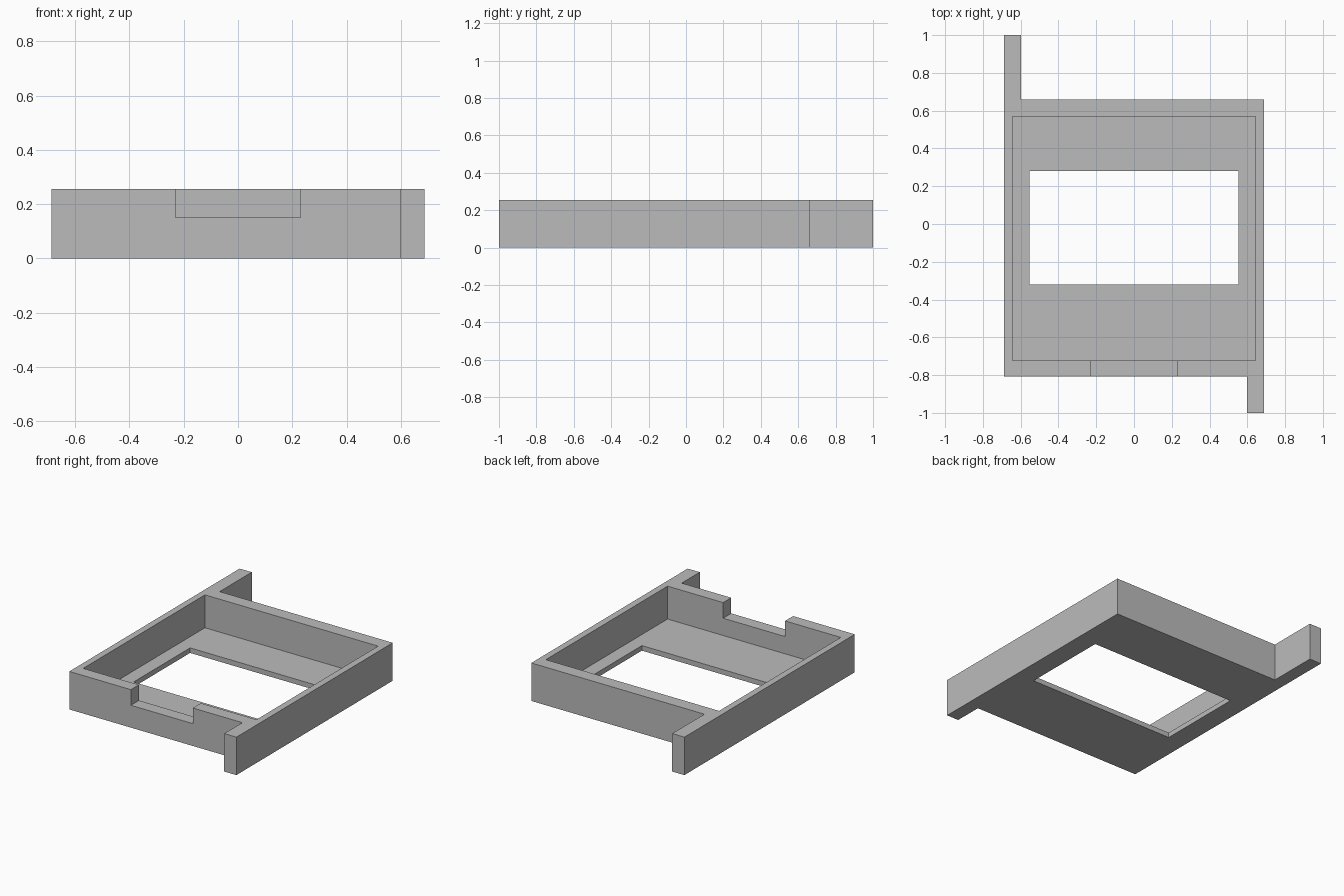
import bpy
import bmesh

default = bpy.data.objects.get("Cube")
if default:
    bpy.data.objects.remove(default, do_unlink=True)

HEIGHT = 0.255
FLOOR = 0.034
SIDE = 0.688      # half width
ARM = 0.598       # inner face of both arms
FRONT, BACK = -0.808, 0.659


def material(name, rgb):
    mat = bpy.data.materials.new(name)
    mat.use_nodes = True
    color = (*rgb, 1)
    mat.diffuse_color = color
    mat.node_tree.nodes["Principled BSDF"].inputs["Base Color"].default_value = color
    return mat


def prism(name, outline, z0, z1):
    """Extrude a closed xy outline from z0 to z1."""
    bm = bmesh.new()
    face = bm.faces.new([bm.verts.new((x, y, z0)) for x, y in outline])
    top = bmesh.ops.extrude_face_region(bm, geom=[face])["geom"]
    verts = [g for g in top if isinstance(g, bmesh.types.BMVert)]
    bmesh.ops.translate(bm, verts=verts, vec=(0, 0, z1 - z0))
    bmesh.ops.recalc_face_normals(bm, faces=bm.faces)
    mesh = bpy.data.meshes.new(name)
    bm.to_mesh(mesh)
    bm.free()
    obj = bpy.data.objects.new(name, mesh)
    bpy.context.collection.objects.link(obj)
    return obj


def rect(x0, x1, y0, y1):
    return [(x0, y0), (x1, y0), (x1, y1), (x0, y1)]


def cut(target, outline, z0, z1):
    """Subtract a prism from the target and discard the cutter."""
    cutter = prism("cutter", outline, z0, z1)
    cutter.hide_render = True
    mod = target.modifiers.new("cut", "BOOLEAN")
    mod.operation = "DIFFERENCE"
    mod.solver = "EXACT"
    mod.object = cutter
    bpy.context.view_layer.objects.active = target
    bpy.ops.object.modifier_apply(modifier=mod.name)
    bpy.data.objects.remove(cutter, do_unlink=True)


# Solid tray body with one arm at the back right and one at the front left
tray = prism("tray_frame", [
    (-SIDE, FRONT), (ARM, FRONT), (ARM, -1), (SIDE, -1),
    (SIDE, BACK), (-ARM, BACK), (-ARM, 1), (-SIDE, 1),
], 0, HEIGHT)
tray.data.materials.append(material("plain grey", (0.5, 0.5, 0.5)))

# Pocket, floor window and front wall notch
cut(tray, rect(-0.644, 0.643, -0.723, 0.569), FLOOR, 0.4)
cut(tray, rect(-0.552, 0.552, -0.32, 0.28), -0.1, 0.1)
cut(tray, rect(-0.23, 0.23, -0.9, -0.6), 0.15, 0.4)
